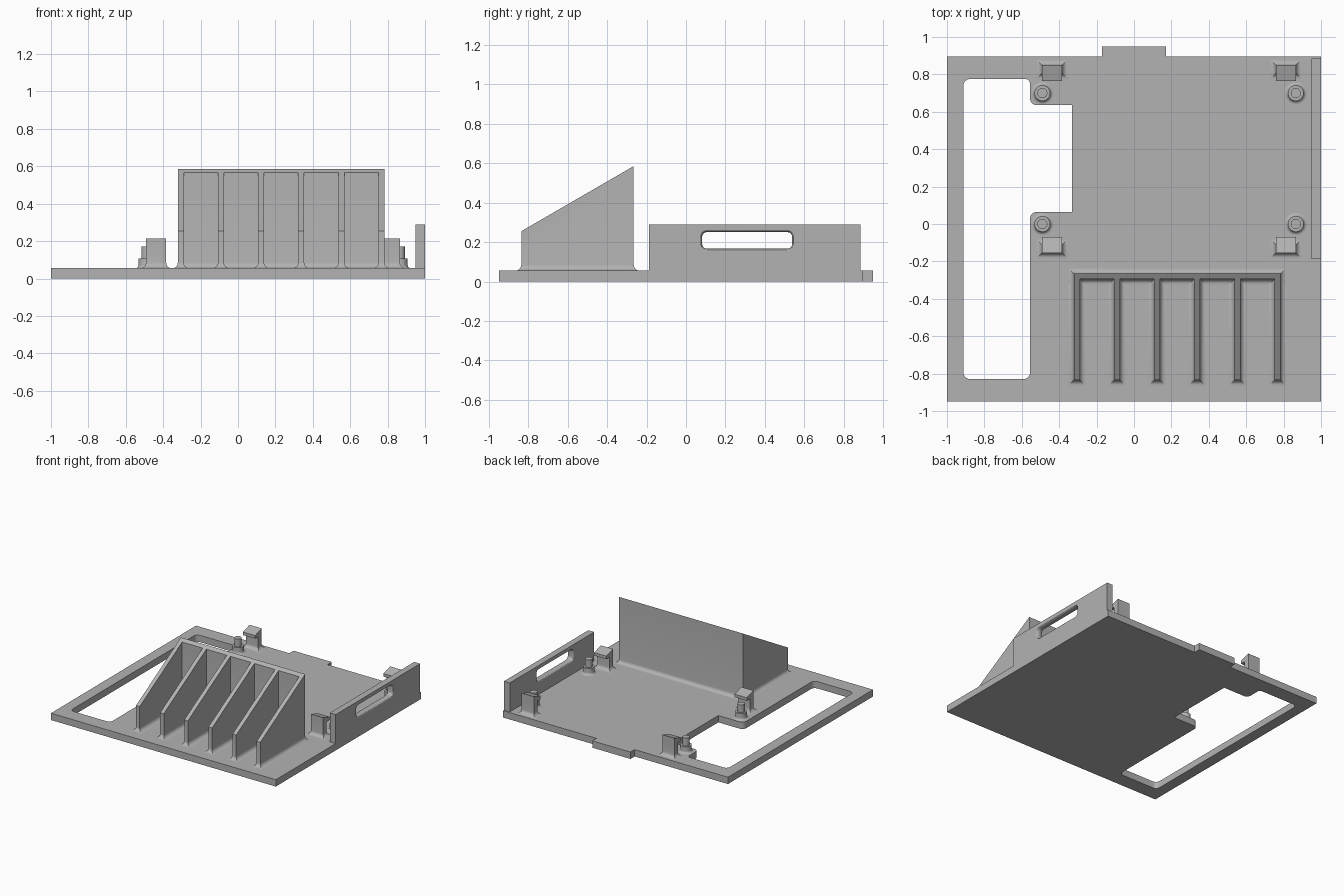
import bpy, bmesh
from math import sin, cos, pi
from mathutils import Vector, Matrix

if "Cube" in bpy.data.objects:
    bpy.data.objects.remove(bpy.data.objects["Cube"])

grey = bpy.data.materials.new("plain grey")
grey.use_nodes = True
tone = (0.45, 0.45, 0.45, 1)
grey.diffuse_color = tone
grey.node_tree.nodes["Principled BSDF"].inputs["Base Color"].default_value = tone

FLOOR = 0.055
FILLET = 0.03
STEPS = 6


def finish(name, bm):
    bmesh.ops.recalc_face_normals(bm, faces=bm.faces)
    mesh = bpy.data.meshes.new(name)
    bm.to_mesh(mesh)
    bm.free()
    mesh.materials.append(grey)
    obj = bpy.data.objects.new(name, mesh)
    bpy.context.collection.objects.link(obj)
    bpy.ops.object.select_all(action='DESELECT')
    obj.select_set(True)
    bpy.context.view_layer.objects.active = obj
    bpy.ops.object.shade_smooth_by_angle(angle=pi / 6)
    return obj


def loft(name, rings, caps=True):
    """Skin a stack of equal-length point rings."""
    bm = bmesh.new()
    rows = [[bm.verts.new(p) for p in ring] for ring in rings]
    n = len(rows[0])
    for a, b in zip(rows, rows[1:]):
        for i in range(n):
            j = (i + 1) % n
            bm.faces.new((a[i], a[j], b[j], b[i]))
    if caps:
        bm.faces.new(rows[0])
        bm.faces.new(rows[-1])
    return finish(name, bm)


def rounded(corners):
    """Outline with right-angled corners (x, y, radius)."""
    pts = []
    for i, (x, y, r) in enumerate(corners):
        p = Vector((x, y))
        if r == 0:
            pts.append(p)
            continue
        before = (p - Vector(corners[i - 1][:2])).normalized()
        after = (Vector(corners[(i + 1) % len(corners)][:2]) - p).normalized()
        for k in range(STEPS + 1):
            t = k / STEPS * pi / 2
            pts.append(p - before * r * (1 - sin(t)) + after * r * (1 - cos(t)))
    return pts


def sheet(name, outlines, thickness, matrix):
    """Flat sheet with holes, from 2D outlines."""
    curve = bpy.data.curves.new(name, 'CURVE')
    curve.dimensions = '2D'
    curve.fill_mode = 'BOTH'
    curve.extrude = thickness / 2
    for pts in outlines:
        spline = curve.splines.new('POLY')
        spline.points.add(len(pts) - 1)
        for point, p in zip(spline.points, pts):
            point.co = (p[0], p[1], 0, 1)
        spline.use_cyclic_u = True
    temp = bpy.data.objects.new(name + " outline", curve)
    bpy.context.collection.objects.link(temp)
    graph = bpy.context.evaluated_depsgraph_get()
    mesh = bpy.data.meshes.new_from_object(temp.evaluated_get(graph))
    bm = bmesh.new()
    bm.from_mesh(mesh)
    bpy.data.objects.remove(temp)
    bpy.data.meshes.remove(mesh)
    bmesh.ops.remove_doubles(bm, verts=bm.verts, dist=0.0001)
    bm.transform(matrix)
    return finish(name, bm)


def rect(x0, x1, y0, y1, height, grow=0):
    corners = ((x0 - grow, y0 - grow), (x1 + grow, y0 - grow),
               (x1 + grow, y1 + grow), (x0 - grow, y1 + grow))
    return [(x, y, height(y)) for x, y in corners]


def flare(radius):
    """Offsets and heights of a concave fillet rising from the plate."""
    for k in range(STEPS + 1):
        t = k / STEPS * pi / 2
        yield radius * (1 - sin(t)), FLOOR + radius * (1 - cos(t))


def skirt(x0, x1, y0, y1):
    return [rect(x0, x1, y0, y1, lambda y, z=z: z, g) for g, z in flare(FILLET)]


# Base plate with a rear tab and a stepped window
plate = [(-1, -0.948), (1, -0.948), (1, 0.895), (0.17, 0.895),
         (0.17, 0.948), (-0.17, 0.948), (-0.17, 0.895), (-1, 0.895)]
window = rounded([(-0.912, -0.829, 0.035), (-0.556, -0.829, 0.035),
                  (-0.556, 0.064, 0.035), (-0.332, 0.064, 0),
                  (-0.332, 0.636, 0), (-0.556, 0.636, 0.035),
                  (-0.556, 0.775, 0.025), (-0.912, 0.775, 0.035)])
sheet("base_plate", [plate, window], FLOOR, Matrix.Translation((0, 0, FLOOR / 2)))


# Side wall with a rounded grip slot
def slot(shrink):
    y0, y1, z0, z1 = 0.07 + shrink, 0.55 - shrink, 0.155 + shrink, 0.262 - shrink
    r = 0.035 - shrink
    return rounded([(y0, z0, r), (y1, z0, r), (y1, z1, r), (y0, z1, r)])


wall = [(-0.187, FLOOR), (0.885, FLOOR), (0.885, 0.288), (-0.187, 0.288)]
upright = Matrix(((0, 0, 1, 0.974), (1, 0, 0, 0), (0, 1, 0, 0), (0, 0, 0, 1)))
sheet("side_wall", [wall, slot(0)], 0.052, upright)
rim = []
for k in range(9):
    t = k / 8 * pi
    rim.append([(0.974 - 0.026 * cos(t), p.x, p.y) for p in slot(0.012 * sin(t))])
loft("slot_rim", rim, caps=False)


# Sloped rack: a back wall and six dividers
def slope(y):
    return 0.255 + (y + 0.835) * 0.579


back = (-0.322, 0.783, -0.295, -0.265)
loft("rack_back_wall", skirt(*back) + [rect(*back, slope)])
for i in range(6):
    x = -0.306 + i * 0.2146
    fin = (x - 0.016, x + 0.016, -0.835, -0.28)
    loft(f"rack_divider_{i + 1}", skirt(*fin) + [rect(*fin, slope)])

# Board clips (hooks facing inward) and stepped locating pegs
for side, cx, px in (("right", -0.438, -0.49), ("left", 0.812, 0.865)):
    for end, outer, inward, py in (("back", 0.85, -1, 0.7), ("front", -0.155, 1, 0)):
        x0, x1 = cx - 0.054, cx + 0.054
        post = (x0, x1, *sorted((outer, outer + inward * 0.045)))
        hook = (x0, x1, *sorted((outer, outer + inward * 0.085)))
        rings = skirt(*post)
        rings.append(rect(*post, lambda y: 0.165))
        rings.append(rect(*hook, lambda y: 0.165))
        rings.append(rect(*hook, lambda y: 0.215 - 0.3 * abs(y - outer)))
        loft(f"clip_{end}_{side}", rings)

        profile = [(0.042 + g, z) for g, z in flare(0.018)]
        profile += [(0.042, 0.108), (0.027, 0.108), (0.027, 0.17)]
        rings = [[(px + r * cos(a * pi / 16), py + r * sin(a * pi / 16), z)
                  for a in range(32)] for r, z in profile]
        loft(f"peg_{end}_{side}", rings)
